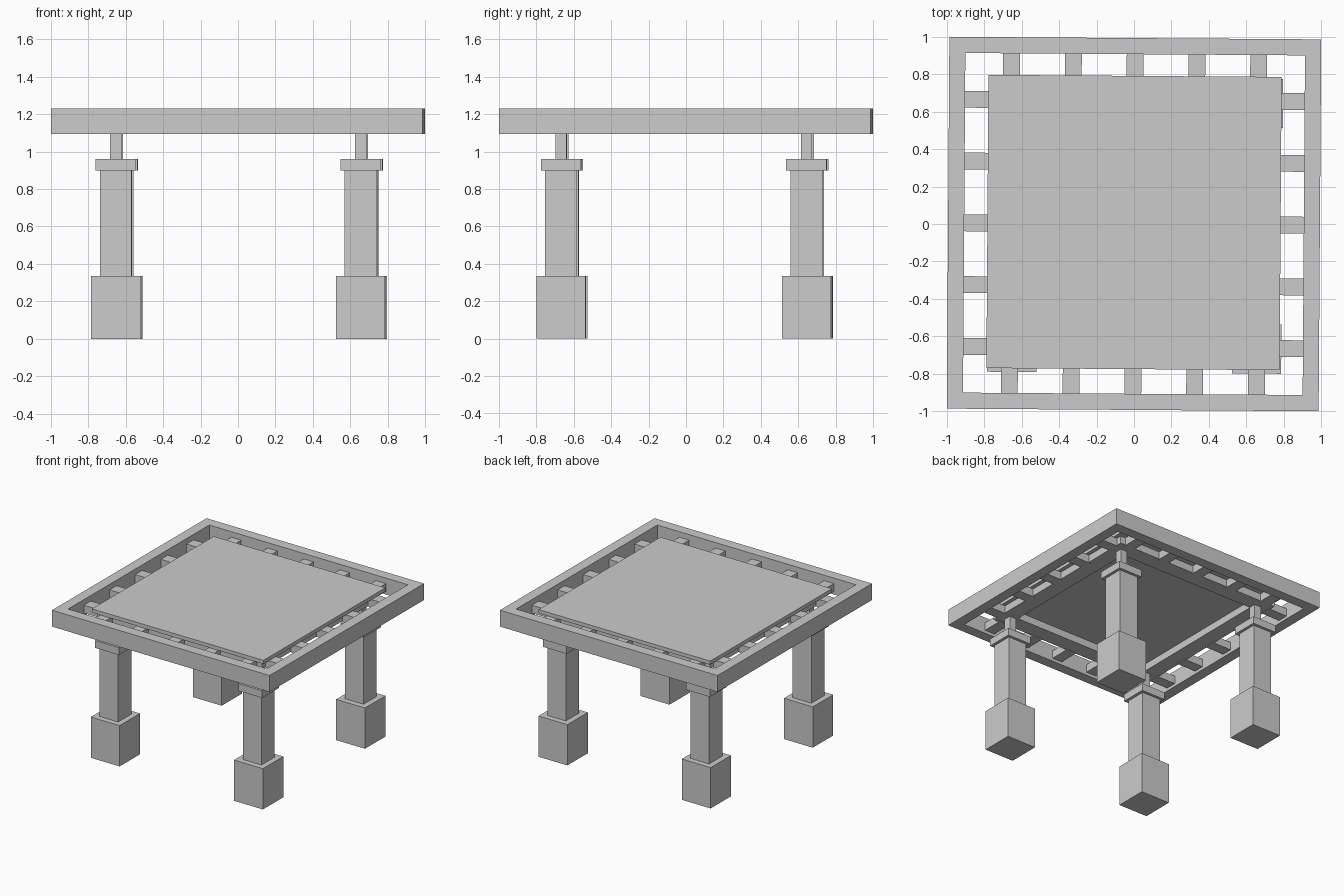
import bpy
import math
from mathutils import Matrix

if "Cube" in bpy.data.objects:
    bpy.data.objects.remove(bpy.data.objects["Cube"])

# The whole table is turned very slightly about z
TURN = Matrix.Rotation(math.radians(-0.4), 4, 'Z')


def box(name, x, y, z0, z1, sx, sy):
    bpy.ops.mesh.primitive_cube_add(size=1)
    ob = bpy.context.object
    ob.name = name
    place = Matrix.Translation((x, y, (z0 + z1) / 2))
    ob.data.transform(TURN @ place @ Matrix.Diagonal((sx, sy, z1 - z0, 1)))
    return ob


def square_ring(name, outer, inner, z0, z1):
    verts, faces = [], []
    for half, z in ((outer, z0), (outer, z1), (inner, z1), (inner, z0)):
        verts += [(half * sx, half * sy, z)
                  for sx, sy in ((-1, -1), (1, -1), (1, 1), (-1, 1))]
    for k in range(4):
        n = (k + 1) % 4
        for i in range(4):
            j = (i + 1) % 4
            faces.append((k * 4 + i, k * 4 + j, n * 4 + j, n * 4 + i))
    mesh = bpy.data.meshes.new(name)
    mesh.from_pydata(verts, [], faces)
    mesh.transform(TURN)
    ob = bpy.data.objects.new(name, mesh)
    bpy.context.collection.objects.link(ob)
    return ob


# Outer rim, raised panel and the support frame beneath it
square_ring("outer_rim", 0.993, 0.907, 1.095, 1.23)
box("top_panel", 0, 0.008, 1.185, 1.215, 1.566, 1.566)
square_ring("support_frame", 0.75, 0.62, 1.125, 1.185)

# Five short brackets on each side join the rim to the support frame
for i in range(5):
    t = (i - 2) * 0.33
    for s, side in ((-1, "low"), (1, "high")):
        box(f"bracket_x_{side}_{i}", s * 0.825, t, 1.12, 1.185, 0.18, 0.09)
        box(f"bracket_y_{side}_{i}", t, s * 0.825, 1.12, 1.185, 0.09, 0.18)

# Four stepped legs
for sx, lr in ((-1, "left"), (1, "right")):
    for sy, fb in ((-1, "front"), (1, "back")):
        x, y = sx * 0.654 + 0.006, sy * 0.656 - 0.007
        for part, z0, z1, w in (("foot", 0, 0.335, 0.263),
                                ("shaft", 0.335, 0.9, 0.17),
                                ("cap", 0.9, 0.96, 0.216),
                                ("post", 0.96, 1.13, 0.06)):
            box(f"{fb}_{lr}_leg_{part}", x, y, z0, z1, w, w)
